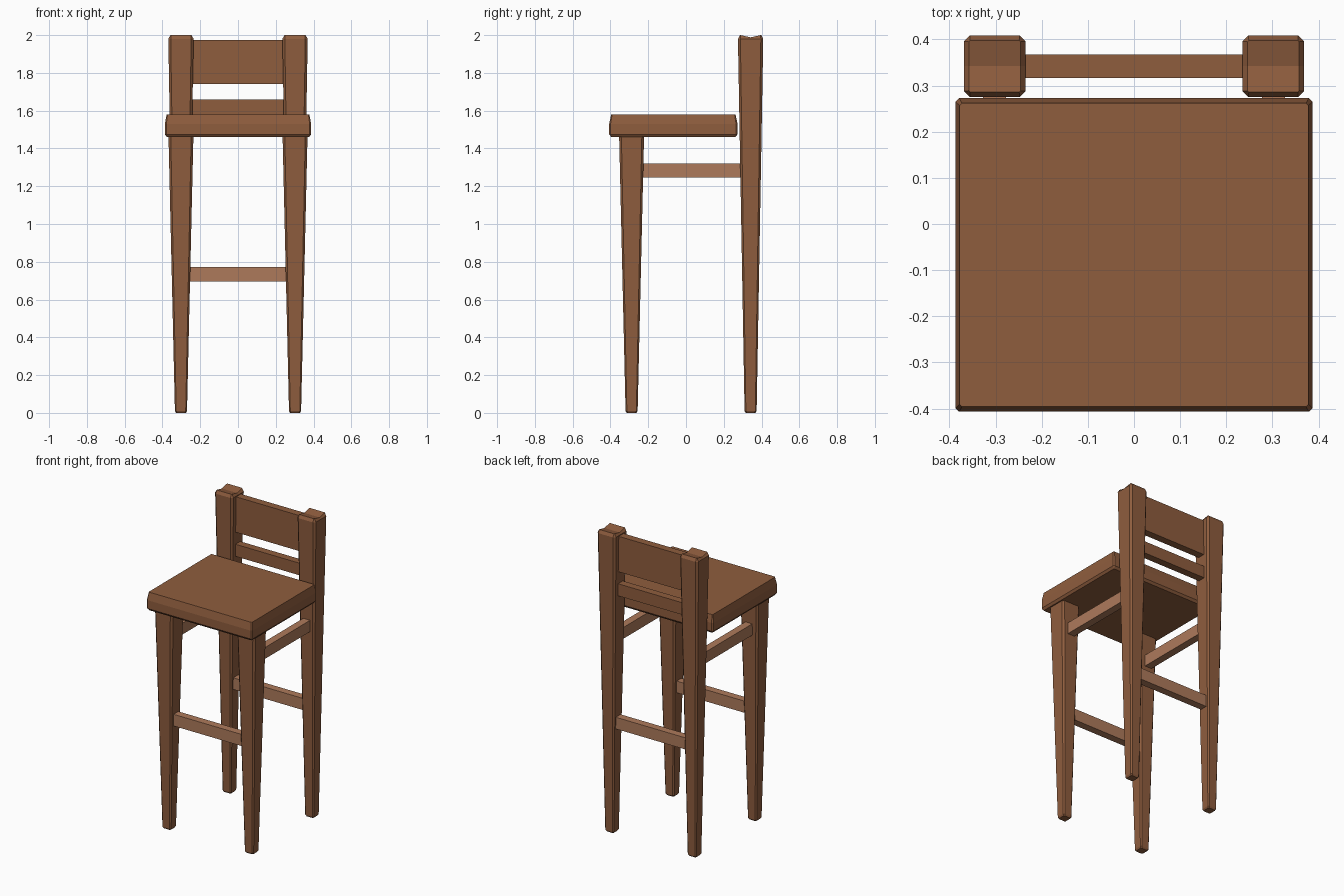
import bpy, bmesh

if "Cube" in bpy.data.objects:
    bpy.data.objects.remove(bpy.data.objects["Cube"])

def material(name, rgb):
    m = bpy.data.materials.new(name)
    m.diffuse_color = (*rgb, 1)
    m.use_nodes = True
    m.node_tree.nodes["Principled BSDF"].inputs["Base Color"].default_value = m.diffuse_color
    return m

dark = material("dark wood", (0.274, 0.11, 0.048))
light = material("light wood", (0.42, 0.195, 0.105))

def finish(name, bm, mat):
    bmesh.ops.recalc_face_normals(bm, faces=bm.faces)
    me = bpy.data.meshes.new(name)
    bm.to_mesh(me)
    bm.free()
    me.materials.append(mat)
    ob = bpy.data.objects.new(name, me)
    bpy.context.collection.objects.link(ob)
    return ob

def loft(name, cx, cy, sections, mat, dip=0.0):
    """Stack chamfered rectangles (z, half x, half y, corner cut);
    the top can sag along its middle line by dip."""
    bm = bmesh.new()
    rings = []
    for z, a, b, c in sections:
        pts = [(a, 0), (a, b - c), (a - c, b), (c - a, b), (-a, b - c),
               (-a, 0), (-a, c - b), (c - a, -b), (a - c, -b), (a, c - b)]
        rings.append([bm.verts.new((cx + x, cy + y, z)) for x, y in pts])
    for lo, hi in zip(rings, rings[1:]):
        for i in range(10):
            j = (i + 1) % 10
            bm.faces.new((lo[i], lo[j], hi[j], hi[i]))
    bm.faces.new(rings[0])
    top = rings[-1]
    bm.faces.new(top[:6])
    bm.faces.new(top[5:] + top[:1])
    for i in (0, 5):
        top[i].co.z -= dip
    return finish(name, bm, mat)

def box(name, x, y, z, mat):
    bm = bmesh.new()
    bmesh.ops.create_cube(bm, size=1)
    for v in bm.verts:
        v.co = [lo + (k + 0.5) * (hi - lo) for k, (lo, hi) in zip(v.co, (x, y, z))]
    return finish(name, bm, mat)

FRONT_Y, BACK_Y, LEG_X = -0.288, 0.342, 0.302

# Seat slab with softened edges
loft("seat", 0, -0.067, [(1.46, 0.376, 0.328, 0.005), (1.475, 0.387, 0.34, 0.008),
                         (1.53, 0.387, 0.34, 0.008), (1.58, 0.378, 0.329, 0.005)], dark)

# Tapered legs and side rails, both sides
for side, s in (("left", -1), ("right", 1)):
    x = s * LEG_X
    loft(f"front_leg_{side}", x, FRONT_Y,
         [(0, 0.026, 0.026, 0.006), (0.01, 0.032, 0.032, 0.007),
          (1.465, 0.066, 0.066, 0.012)], dark)
    loft(f"back_post_{side}", x, BACK_Y,
         [(0, 0.026, 0.026, 0.006), (0.01, 0.032, 0.032, 0.007),
          (1.98, 0.067, 0.067, 0.013), (2.0, 0.056, 0.056, 0.003)], dark, dip=0.012)
    box(f"side_rail_{side}", (x - 0.025, x + 0.025), (-0.25, 0.31), (1.245, 1.32), light)

# Cross rails and backrest
for name, y, z, mat in (("front_rail", FRONT_Y, (0.695, 0.772), light),
                        ("back_rail", BACK_Y, (0.695, 0.772), light),
                        ("lower_back_slat", BACK_Y, (1.58, 1.66), dark),
                        ("backrest", BACK_Y, (1.74, 1.975), dark)):
    box(name, (-0.27, 0.27), (y - 0.025, y + 0.025), z, mat)
